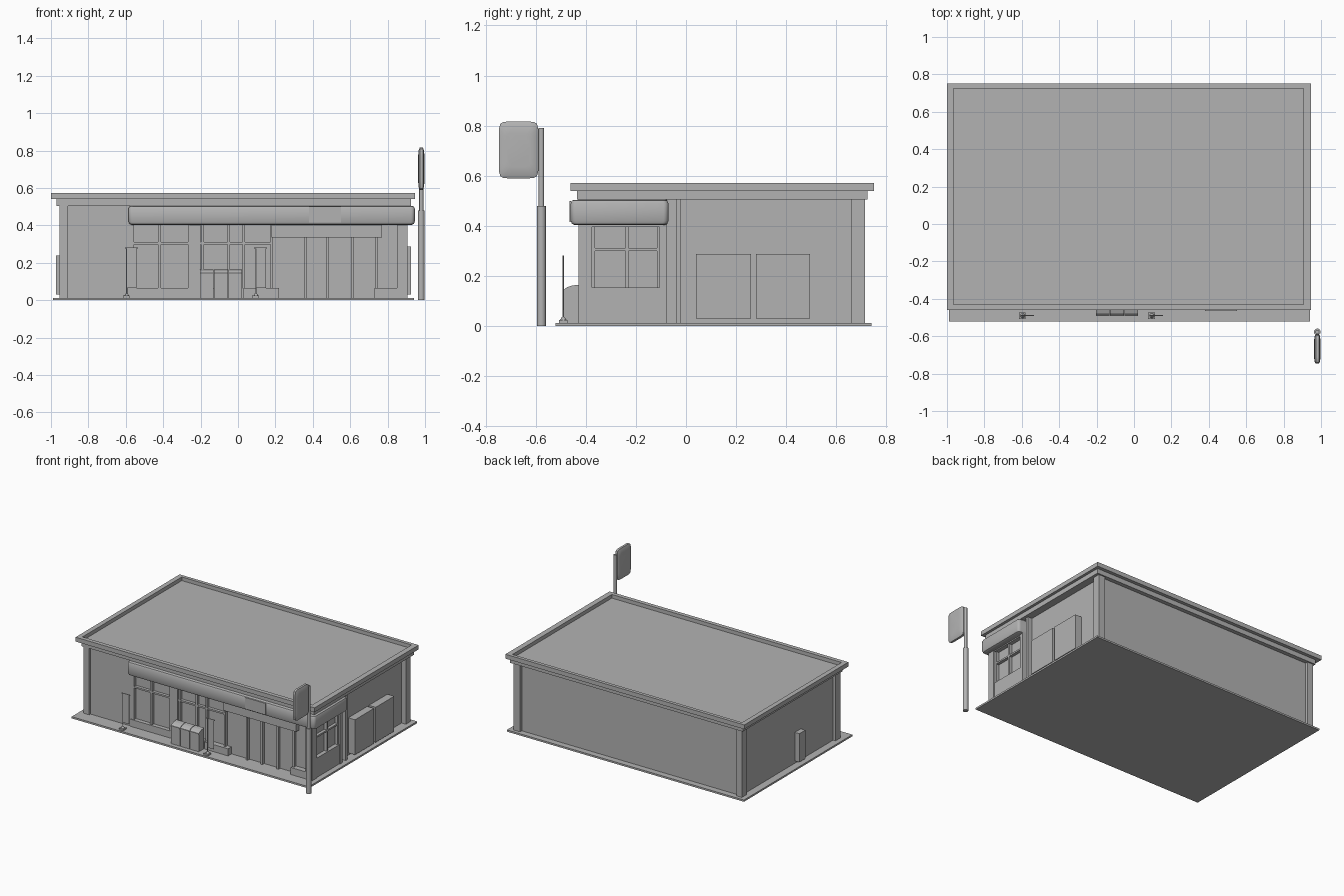
import bpy, bmesh, math

default = bpy.data.objects.get("Cube")
if default:
    bpy.data.objects.remove(default, do_unlink=True)

grey = bpy.data.materials.new("plain_grey")
grey.use_nodes = True
colour = (0.45, 0.45, 0.45, 1)
grey.diffuse_color = colour
grey.node_tree.nodes["Principled BSDF"].inputs["Base Color"].default_value = colour


def finish(name, bm, smooth=False):
    bmesh.ops.recalc_face_normals(bm, faces=bm.faces)
    mesh = bpy.data.meshes.new(name)
    bm.to_mesh(mesh)
    bm.free()
    mesh.materials.append(grey)
    ob = bpy.data.objects.new(name, mesh)
    bpy.context.collection.objects.link(ob)
    if smooth:
        bpy.ops.object.select_all(action="DESELECT")
        ob.select_set(True)
        bpy.context.view_layer.objects.active = ob
        bpy.ops.object.shade_smooth_by_angle(angle=math.radians(40))
    return ob


def box(name, x, y, z):
    bm = bmesh.new()
    bmesh.ops.create_cube(bm, size=1)
    for v in bm.verts:
        v.co = [a[0] + (c + 0.5) * (a[1] - a[0]) for a, c in zip((x, y, z), v.co)]
    return finish(name, bm)


def rod(name, x, y, z0, z1, r, sides=16, top=None):
    bm = bmesh.new()
    bmesh.ops.create_cone(bm, cap_ends=True, segments=sides, radius1=r,
                          radius2=r if top is None else top, depth=z1 - z0)
    bmesh.ops.translate(bm, verts=bm.verts, vec=(x, y, (z0 + z1) / 2))
    return finish(name, bm, True)


def loft(name, rings, smooth=False):
    bm = bmesh.new()
    loops = [[bm.verts.new(p) for p in ring] for ring in rings]
    n = len(loops[0])
    for a, b in zip(loops, loops[1:]):
        for i in range(n):
            bm.faces.new((a[i], a[(i + 1) % n], b[(i + 1) % n], b[i]))
    bm.faces.new(loops[0])
    bm.faces.new(loops[-1])
    return finish(name, bm, smooth)


# Ground slab and main block
G = 0.013
box("ground_slab", (-0.99, 0.94), (-0.52, 0.74), (0, G))
box("main_block", (-0.935, 0.87), (-0.39, 0.695), (G, 0.51))
box("front_left_wall", (-0.935, -0.57), (-0.415, -0.38), (G, 0.51))

# Corner pillars and the double side pilaster
for side, x in (("right", (-0.955, -0.91)), ("left", (0.85, 0.905))):
    box("front_pillar_" + side, x, (-0.43, -0.375), (G, 0.51))
    box("back_pillar_" + side, x, (0.66, 0.715), (G, 0.51))
box("bay_pier", (0.85, 0.905), (-0.105, -0.075), (G, 0.51))
box("side_pilaster", (0.85, 0.905), (-0.04, -0.02), (G, 0.51))

# Stepped cornice and raised roof rim
box("roof_deck", (-0.97, 0.925), (-0.435, 0.725), (0.505, 0.545))
box("rim_front", (-1, 0.945), (-0.46, -0.43), (0.54, 0.572))
box("rim_back", (-1, 0.945), (0.725, 0.75), (0.54, 0.572))
box("rim_right", (-1, -0.965), (-0.43, 0.725), (0.54, 0.572))
box("rim_left", (0.905, 0.945), (-0.43, 0.725), (0.54, 0.572))


# Rounded awning wrapping the front left corner
def rounded_plan(inset, z, radius=0.02):
    x0, x1, y0, y1 = -0.585 + inset, 0.945 - inset, -0.46 + inset, -0.07 - inset
    pts = []
    for cx, cy, start in ((x1 - radius, y1 - radius, 0), (x0 + radius, y1 - radius, 90),
                          (x0 + radius, y0 + radius, 180), (x1 - radius, y0 + radius, 270)):
        for k in range(5):
            a = math.radians(start + k * 22.5)
            pts.append((cx + radius * math.cos(a), cy + radius * math.sin(a), z))
    return pts


loft("awning", [rounded_plan(i, z) for i, z in
                ((0.016, 0.403), (0.005, 0.408), (0, 0.42), (0, 0.49), (0.005, 0.501), (0.012, 0.504))], True)
box("awning_plate", (0.38, 0.55), (-0.464, -0.458), (0.415, 0.5))

# Left-hand shop window on the front
F = (-0.412, -0.385)
TOP = 0.405
box("front_window_sill", (-0.58, -0.2), (-0.42, -0.385), (G, 0.065))
for x in (-0.565, -0.42, -0.26):
    box("front_window_bar", (x - 0.008, x + 0.008), F, (0.065, TOP))
box("front_window_rail", (-0.57, -0.26), F, (0.298, 0.31))
box("front_pier", (-0.26, -0.2), (-0.417, -0.385), (G, TOP))

# Shop entrance glazing
for x in (-0.19, -0.05, 0.03, 0.18, 0.36, 0.48, 0.61, 0.74):
    box("shopfront_bar", (x - 0.007, x + 0.007), F, (G, TOP))
box("shopfront_rail", (-0.2, 0.18), F, (0.298, 0.31))
box("shopfront_sill", (-0.2, 0.03), (-0.415, -0.385), (G, 0.065))
box("entrance_header", (0.18, 0.77), (-0.425, -0.385), (0.335, TOP))
box("entrance_ledge_right", (0.03, 0.22), (-0.43, -0.385), (G, 0.065))
box("entrance_ledge_left", (0.73, 0.85), (-0.43, -0.385), (G, 0.065))

# Side bay window
box("bay_sill_wall", (0.86, 0.9), (-0.38, -0.1), (G, 0.155))
box("bay_head", (0.86, 0.9), (-0.38, -0.1), (0.395, 0.51))
for y in (-0.37, -0.235, -0.11):
    box("bay_bar", (0.865, 0.892), (y - 0.006, y + 0.006), (0.15, 0.4))
box("bay_rail", (0.865, 0.892), (-0.375, -0.105), (0.299, 0.311))

# Side storage cabinets and meter box
for y in ((0.04, 0.26), (0.28, 0.495)):
    box("side_cabinet", (0.86, 0.925), y, (0.03, 0.288))
box("meter_box", (-0.972, -0.93), (0.0, 0.07), (0.03, 0.24))

# Three round-topped chests on the pavement
for i in range(3):
    x = -0.204 + i * 0.0765
    profile = [(-0.425, G), (-0.488, G), (-0.488, 0.145), (-0.475, 0.155), (-0.455, 0.162), (-0.425, 0.165)]
    loft("chest", [[(px, y, z) for y, z in profile] for px in (x, x + 0.0735)])
    box("chest_lip", (x, x + 0.0735), (-0.491, -0.48), (0.138, 0.146))

# Banner stands
for x in (-0.595, 0.096):
    box("banner_base", (x - 0.02, x + 0.016), (-0.507, -0.472), (G, 0.024))
    rod("banner_foot", x, -0.49, 0.024, 0.037, 0.013, 8, 0.005)
    rod("banner_post", x, -0.49, 0.03, 0.282, 0.003, 8)
    box("banner_arm", (x - 0.01, x + 0.06), (-0.4925, -0.4875), (0.277, 0.282))
    box("banner_sheet", (x, x + 0.053), (-0.491, -0.489), (0.065, 0.28))

# Roadside pole with a bulging sign
rod("pole_lower", 0.98, -0.577, 0, 0.48, 0.018)
rod("pole_upper", 0.98, -0.577, 0.48, 0.79, 0.011)


def sign_ring(x, scale):
    pts = []
    for k in range(48):
        a = math.tau * k / 48
        c, s = math.cos(a), math.sin(a)
        r = scale / (abs(c) ** 9 + abs(s) ** 9) ** (1 / 9)
        pts.append((x, -0.668 + 0.079 * r * c, 0.703 + 0.113 * r * s))
    return pts


loft("sign_panel", [sign_ring(0.98 + dx, s) for dx, s in
                    ((-0.017, 0.6), (-0.014, 0.88), (-0.008, 1), (0.008, 1), (0.014, 0.88), (0.017, 0.6))], True)
